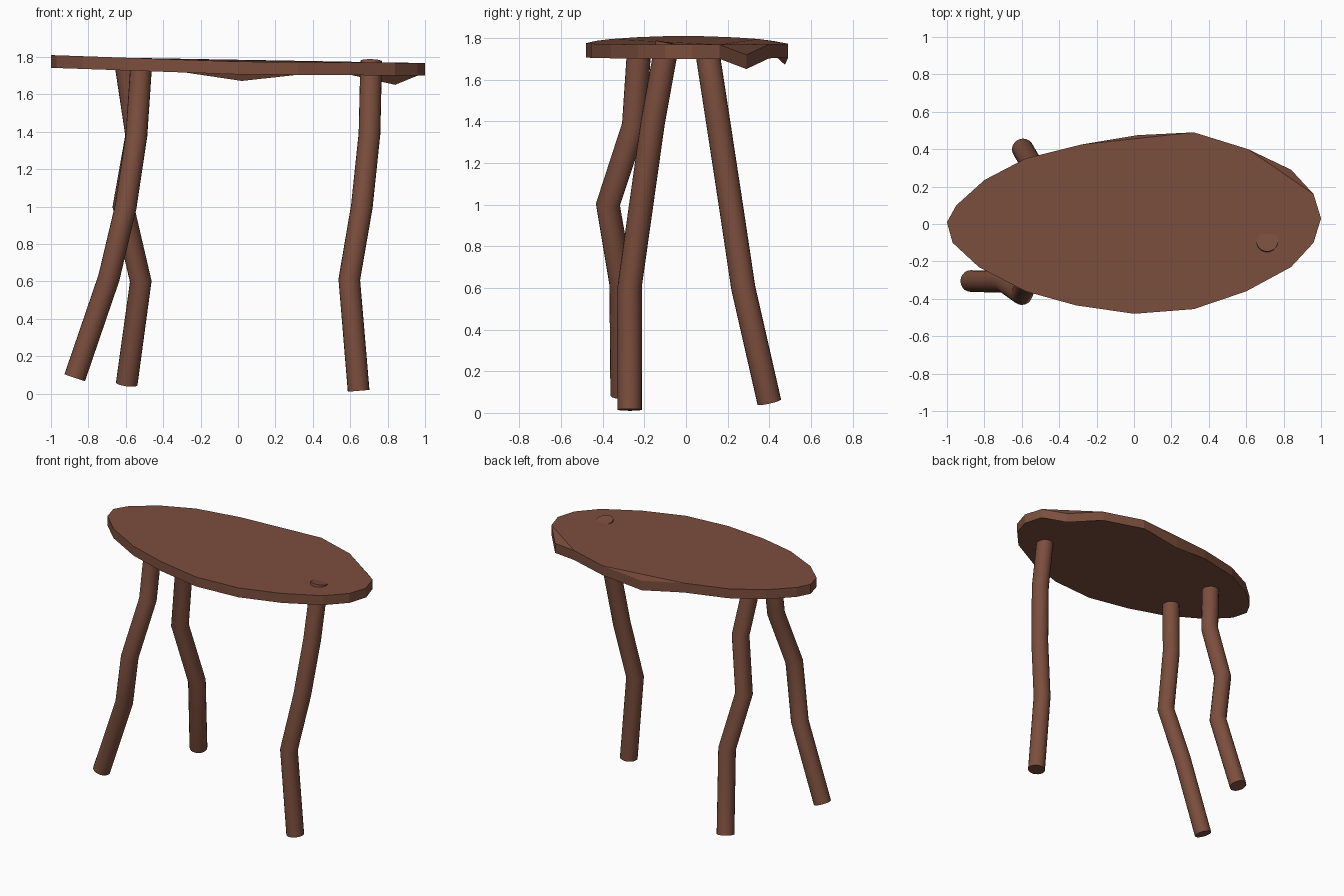
import bpy, bmesh, math
from mathutils import Vector

if "Cube" in bpy.data.objects:
    bpy.data.objects.remove(bpy.data.objects["Cube"])

wood = bpy.data.materials.new("brown wood")
wood.diffuse_color = (0.2, 0.077, 0.047, 1)
wood.use_nodes = True
wood.node_tree.nodes["Principled BSDF"].inputs["Base Color"].default_value = wood.diffuse_color


def finish(bm, name, smooth):
    bmesh.ops.recalc_face_normals(bm, faces=bm.faces)
    me = bpy.data.meshes.new(name)
    bm.to_mesh(me)
    bm.free()
    me.materials.append(wood)
    ob = bpy.data.objects.new(name, me)
    bpy.context.collection.objects.link(ob)
    if smooth:
        bpy.ops.object.select_all(action='DESELECT')
        ob.select_set(True)
        bpy.context.view_layer.objects.active = ob
        bpy.ops.object.shade_smooth_by_angle(angle=math.radians(40))
    return ob


# Seat: warped leaf-shaped slab, with two sagging corners on the back edge
outline = [(-1, .01), (-.97, -.1), (-.83, -.23), (-.58, -.36), (-.31, -.435),
           (0, -.48), (.32, -.455), (.6, -.36), (.84, -.23), (.96, -.1),
           (1, .03), (.96, .16), (.84, .29), (.61, .4), (.32, .49),
           (.02, .475), (-.28, .425), (-.58, .35), (-.8, .235), (-.95, .1)]
sag = {12: .05, 15: .035}


def top_z(x):
    return 1.77 + (0.007 - 0.007 * x if x > 0 else 0.007 - 0.035 * x) - 0.002


bm = bmesh.new()
layers = []
for drop in (0, .068):
    layers.append([bm.verts.new((x, y, top_z(x) - sag.get(i, 0) - drop))
                   for i, (x, y) in enumerate(outline)])
n = len(outline)
for ring in layers:
    bm.faces.new([v for i, v in enumerate(ring) if i not in sag])
    for i in sag:
        bm.faces.new((ring[i - 1], ring[i], ring[(i + 1) % n]))
for i in range(n):
    j = (i + 1) % n
    bm.faces.new((layers[0][i], layers[0][j], layers[1][j], layers[1][i]))
finish(bm, "seat", False)


# Legs: crooked branches swept along a few points
def leg(name, path, radius=.058, sides=20):
    pts = [Vector(p) for p in path]
    bm = bmesh.new()
    rings = []
    for i, p in enumerate(pts):
        a = (p - pts[i - 1]).normalized() if i else None
        b = (pts[i + 1] - p).normalized() if i < len(pts) - 1 else None
        t = ((a or b) + (b or a)).normalized()
        u = Vector((0, 1, 0)).cross(t).normalized()
        w = t.cross(u)
        rings.append([bm.verts.new(p + radius * (u * math.cos(k) + w * math.sin(k)))
                      for k in (2 * math.pi * s / sides for s in range(sides))])
    for r, q in zip(rings, rings[1:]):
        for k in range(sides):
            m = (k + 1) % sides
            bm.faces.new((r[k], r[m], q[m], q[k]))
    bm.faces.new(rings[0])
    bm.faces.new(rings[-1])
    finish(bm, name, True)


leg("right_leg", [(.645, -.27, .015), (.595, -.27, .61), (.662, -.215, 1.0),
                  (.703, -.16, 1.39), (.712, -.09, 1.778)])
leg("front_left_leg", [(-.873, -.305, .085), (-.69, -.31, .62), (-.6, -.375, 1.0),
                       (-.543, -.25, 1.38), (-.518, -.225, 1.75)])
leg("back_left_leg", [(-.595, .40, .052), (-.52, .275, .6), (-.613, .215, 1.0),
                      (-.545, .157, 1.38), (-.6, .1, 1.75)])
